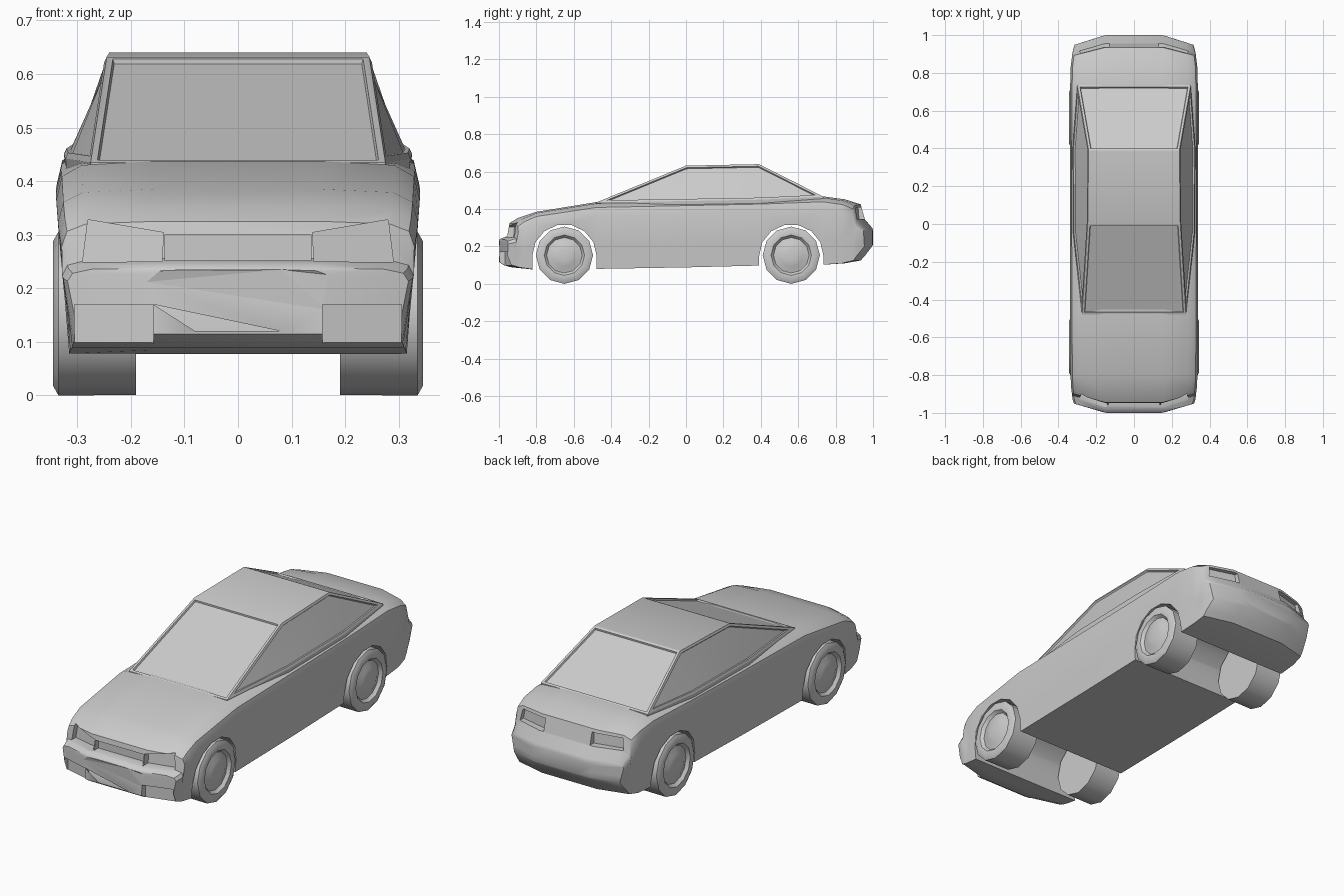
import bpy, bmesh, math

if "Cube" in bpy.data.objects:
    bpy.data.objects.remove(bpy.data.objects["Cube"])


def finish(bm, name, angle=35):
    bmesh.ops.recalc_face_normals(bm, faces=bm.faces[:])
    me = bpy.data.meshes.new(name)
    bm.to_mesh(me)
    bm.free()
    ob = bpy.data.objects.new(name, me)
    bpy.context.collection.objects.link(ob)
    smooth(ob, angle)
    return ob


def select(ob):
    bpy.ops.object.select_all(action='DESELECT')
    ob.select_set(True)
    bpy.context.view_layer.objects.active = ob


def smooth(ob, angle=35):
    select(ob)
    bpy.ops.object.shade_smooth_by_angle(angle=math.radians(angle))


def loft(name, rings):
    """Skin closed rings of equal length and cap both ends."""
    bm = bmesh.new()
    vs = [[bm.verts.new(p) for p in r] for r in rings]
    n = len(rings[0])
    for a, b in zip(vs, vs[1:]):
        for i in range(n):
            j = (i + 1) % n
            bm.faces.new((a[i], a[j], b[j], b[i]))
    bm.faces.new(vs[0])
    bm.faces.new(vs[-1])
    return finish(bm, name)


def cut(target, cutter):
    m = target.modifiers.new("cut", 'BOOLEAN')
    m.operation = 'DIFFERENCE'
    m.solver = 'EXACT'
    m.object = cutter
    select(target)
    bpy.ops.object.modifier_apply(modifier=m.name)
    bpy.data.objects.remove(cutter)


# Body: cross-sections (y, bottom, top, half width) along the car
SECTION = [(0.47, 0), (0.94, 0), (0.965, 0.35), (1, 0.8), (0.97, 0.92), (0.86, 0.98), (0.47, 1)]
STATIONS = [
    (-1.0, .12, .235, .17), (-.998, .115, .238, .318), (-.975, .10, .248, .326),
    (-.957, .095, .256, .328), (-.945, .09, .325, .329), (-.90, .085, .352, .333),
    (-.80, .075, .385, .336), (-.48, .08, .437, .339), (0, .088, .447, .34),
    (.40, .098, .455, .34), (.73, .102, .468, .338), (.85, .11, .452, .335),
    (.935, .125, .425, .328), (.957, .15, .345, .326), (.995, .20, .30, .315),
    (1.0, .21, .285, .17)]


def ring(y, zb, zt, w):
    half = []
    t = min(max((abs(y) - .8) / .15, 0), 1)
    for fx, fz in SECTION:
        x = fx * w
        bow = .045 * t * max(0, x - .15) / .16
        half.append((x, y - math.copysign(bow, y), zb + fz * (zt - zb)))
    return half + [(-x, yy, z) for x, yy, z in reversed(half)]


body = loft("car_body", [ring(*s) for s in STATIONS])

# Wheel arches, cut straight across
for yc in (-.65, .563):
    arc = [(yc + .172 * math.cos(a), .15 + .168 * math.sin(a))
           for a in (math.pi * i / 7 for i in range(8))]
    arc += [(yc - .172, -.1), (yc + .172, -.1)]
    cut(body, loft("arch_cutter", [[(x, y, z) for y, z in arc] for x in (-.5, .5)]))


# Recessed lamps and grille: outline (x, back y, z), open to the end of the car
def recess(outline, y_open):
    cut(body, loft("recess_cutter", [outline, [(x, y_open, z) for x, _, z in outline]]))


recess([(-.136, -.925, .252), (.136, -.925, .252), (.136, -.925, .30), (-.136, -.925, .30)], -1.1)
for s in (-1, 1):
    recess([(s * .142, -.922, .250), (s * .29, -.885, .249),
            (s * .28, -.880, .328), (s * .139, -.917, .304)], -1.1)
    recess([(s * .158, -.967, .096), (s * .305, -.928, .096),
            (s * .305, -.928, .17), (s * .158, -.967, .17)], -1.1)
    recess([(s * .13, .925, .348), (s * .29, .888, .348),
            (s * .28, .885, .405), (s * .13, .920, .41)], 1.1)
smooth(body)

# Cabin: sloping greenhouse with inset windows
BASE = [(.275, -.48, .435), (.322, -.05, .442), (.325, .40, .45), (.30, .735, .466)]
ROOF = [(.245, 0, .632), (.24, .39, .64)]
bm = bmesh.new()
base, roof, skirt = {}, {}, {}
for s in (1, -1):
    base[s] = [bm.verts.new((s * x, y, z)) for x, y, z in BASE]
    roof[s] = [bm.verts.new((s * x, y, z)) for x, y, z in ROOF]
    skirt[s] = [bm.verts.new((s * x * .98, y, z - .05)) for x, y, z in BASE]
windows = []
for s in (1, -1):
    b, r, k = base[s], roof[s], skirt[s]
    windows.append([bm.faces.new(f) for f in
                    ((b[0], b[1], r[0]), (b[1], b[2], r[1], r[0]), (b[2], b[3], r[1]))])
    for i in range(3):
        bm.faces.new((k[i], k[i + 1], b[i + 1], b[i]))
for i, j in ((0, 0), (3, 1)):
    windows.append([bm.faces.new((base[1][i], roof[1][j], roof[-1][j], base[-1][i]))])
    bm.faces.new((skirt[1][i], base[1][i], base[-1][i], skirt[-1][i]))
bm.faces.new((roof[1][0], roof[1][1], roof[-1][1], roof[-1][0]))
bm.faces.new(skirt[1] + skirt[-1][::-1])
bmesh.ops.recalc_face_normals(bm, faces=bm.faces[:])
for w in windows:
    bmesh.ops.inset_region(bm, faces=w, thickness=.012, depth=0, use_even_offset=True)
    bmesh.ops.inset_region(bm, faces=w, thickness=.003, depth=-.008, use_even_offset=True)
finish(bm, "cabin", 25)

# Wheels: tyre, rim groove and domed hub turned around the axle
PROFILE = [(.19, .152), (.335, .153), (.345, .135), (.343, .108), (.328, .095),
           (.330, .085), (.341, .06), (.345, .03)]
N = 12
for y, end in ((-.65, "front"), (.563, "rear")):
    for s, side in ((1, "right"), (-1, "left")):
        loft(f"{end}_{side}_wheel", [
            [(s * x, y + r * math.cos(a), .153 + r * math.sin(a))
             for a in (2 * math.pi * (i + .5) / N - math.pi / 2 + math.pi / N for i in range(N))]
            for x, r in PROFILE])
